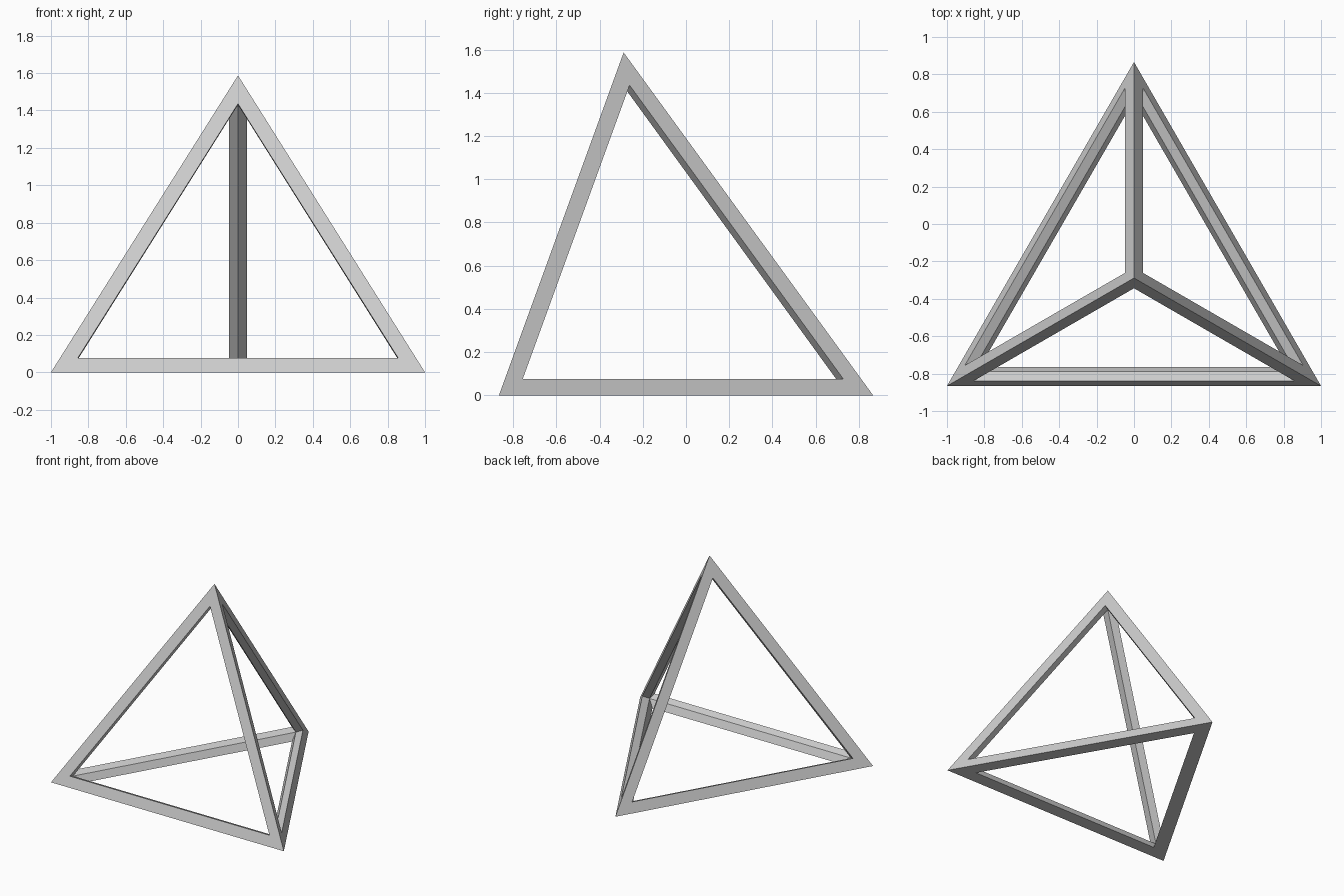
import bpy
import bmesh
from math import sqrt
from mathutils import Vector

cube = bpy.data.objects.get("Cube")
if cube:
    bpy.data.objects.remove(cube, do_unlink=True)

# Plain grey material
grey = bpy.data.materials.new("plain_grey")
grey.use_nodes = True
colour = (0.61, 0.61, 0.61, 1)
grey.diffuse_color = colour
bsdf = grey.node_tree.nodes["Principled BSDF"]
bsdf.inputs["Base Color"].default_value = colour
bsdf.inputs["Roughness"].default_value = 0.6

HALF = sqrt(3) / 2      # half the depth of the base triangle
APEX_Y = -HALF / 3      # apex stands above the base centre
HEIGHT = 1.587
SIDE_WINDOW = 0.857     # window size relative to its face
BASE_WINDOW = 0.823


def pyramid(scale, base_z, apex_z):
    """Corners of a three-sided pyramid: left, right, back, apex."""
    base = [(1, -HALF), (-1, -HALF), (0, HALF)]
    pts = [Vector((x * scale, APEX_Y + (y - APEX_Y) * scale, base_z)) for x, y in base]
    return pts + [Vector((0, APEX_Y, apex_z))]


# Outer corners, and the inner ridge corners of the bars
bm = bmesh.new()
outer = [bm.verts.new(p) for p in pyramid(1, 0, HEIGHT)]
ridge = [bm.verts.new(p) for p in pyramid(0.865, 0.055, 1.43)]

# Each face becomes a flat ring around a window, with walls sloping to the ridges
for face in [(0, 1, 2), (1, 0, 3), (0, 2, 3), (2, 1, 3)]:
    size = SIDE_WINDOW if 3 in face else BASE_WINDOW
    centre = sum((outer[i].co for i in face), Vector()) / 3
    window = {i: bm.verts.new(centre.lerp(outer[i].co, size)) for i in face}
    for i, j in zip(face, face[1:] + face[:1]):
        bm.faces.new((outer[i], outer[j], window[j], window[i]))
        bm.faces.new((window[i], window[j], ridge[j], ridge[i]))

bmesh.ops.recalc_face_normals(bm, faces=bm.faces)
mesh = bpy.data.meshes.new("pyramid_frame")
bm.to_mesh(mesh)
bm.free()
mesh.materials.append(grey)
frame = bpy.data.objects.new("pyramid_frame", mesh)
bpy.context.collection.objects.link(frame)
